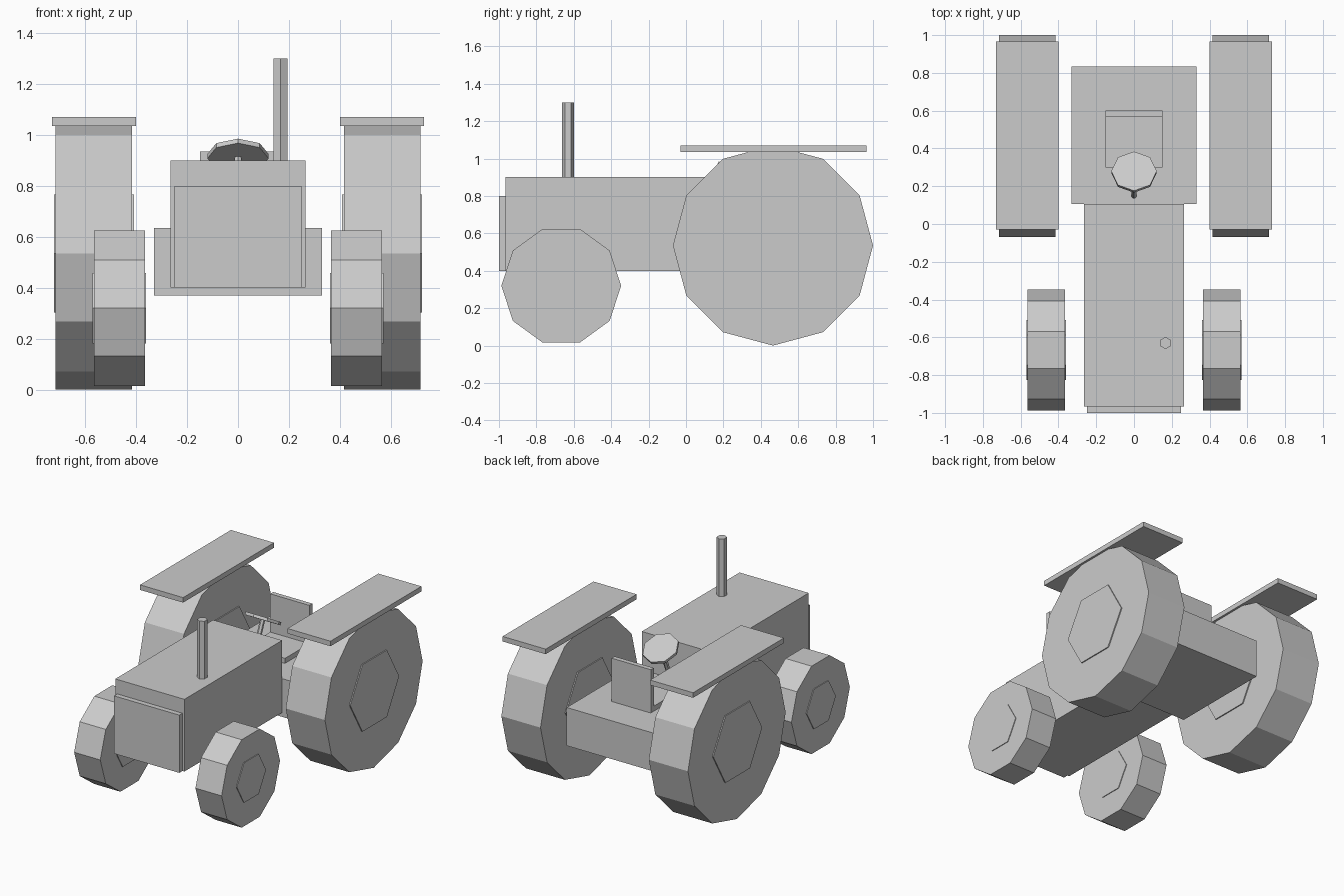
import bpy
import math
from mathutils import Vector

if "Cube" in bpy.data.objects:
    bpy.data.objects.remove(bpy.data.objects["Cube"])

grey = bpy.data.materials.new("light_grey")
grey.diffuse_color = (0.6, 0.6, 0.6, 1)
grey.use_nodes = True
grey.node_tree.nodes["Principled BSDF"].inputs["Base Color"].default_value = grey.diffuse_color


def finish(name):
    ob = bpy.context.object
    ob.name = name
    ob.data.materials.append(grey)
    return ob


def box(name, x, y, z):
    """Box from (min, max) pairs on each axis."""
    bpy.ops.mesh.primitive_cube_add(size=1)
    ob = finish(name)
    for v in ob.data.vertices:
        v.co = [(a + b) / 2 + c * (b - a) for c, (a, b) in zip(v.co, (x, y, z))]
    return ob


def rod(name, sides, radius, start, end):
    """Prism running between two points."""
    start, end = Vector(start), Vector(end)
    axis = end - start
    bpy.ops.mesh.primitive_cylinder_add(
        vertices=sides, radius=radius, depth=axis.length,
        location=(start + end) / 2,
        rotation=axis.to_track_quat('Z', 'Y').to_euler())
    return finish(name)


def wheel_disc(name, sides, radius, x, y, z, width):
    """Prism lying along x, with a corner pointing to the rear."""
    bpy.ops.mesh.primitive_cylinder_add(
        vertices=sides, radius=radius, depth=width,
        location=(x, y, z), rotation=(0, math.pi / 2, 0))
    ob = finish(name)
    # the first corner of a cylinder lies on +y
    return ob


# Body
box("hood", (-0.265, 0.265), (-0.965, 0.105), (0.40, 0.90))
box("grille", (-0.25, 0.25), (-1.0, -0.965), (0.40, 0.80))
box("rear_body", (-0.33, 0.33), (0.105, 0.835), (0.37, 0.635))
rod("exhaust", 6, 0.032, (0.167, -0.63, 0.88), (0.167, -0.63, 1.30))

# Seat
box("seat_cushion", (-0.15, 0.15), (0.30, 0.60), (0.635, 0.67))
box("seat_back", (-0.15, 0.15), (0.567, 0.60), (0.67, 0.935))

# Steering wheel tilted towards the seat, on its column
tilt = math.radians(30)
bpy.ops.mesh.primitive_cylinder_add(
    vertices=8, radius=0.12, depth=0.02,
    location=(0, 0.275, 0.916), rotation=(-tilt, 0, 0))
finish("steering_wheel")
rod("steering_column", 6, 0.016, (0, 0.15, 0.63), (0, 0.27, 0.91))

# Wheels, hubs and fenders on both sides
for side, s in (("left", -1), ("right", 1)):
    for end, n, r, x, y, w in (("rear", 12, 0.535, 0.565, 0.465, 0.30),
                               ("front", 10, 0.32, 0.465, -0.667, 0.20)):
        wheel_disc(f"{end}_tyre_{side}", n, r, s * x, y, r, w)
        wheel_disc(f"{end}_hub_{side}", 6, r / 2, s * x, y, r, w * 1.05)
    box(f"fender_{side}", sorted((s * 0.40, s * 0.73)),
        (-0.03, 0.965), (1.035, 1.07))
